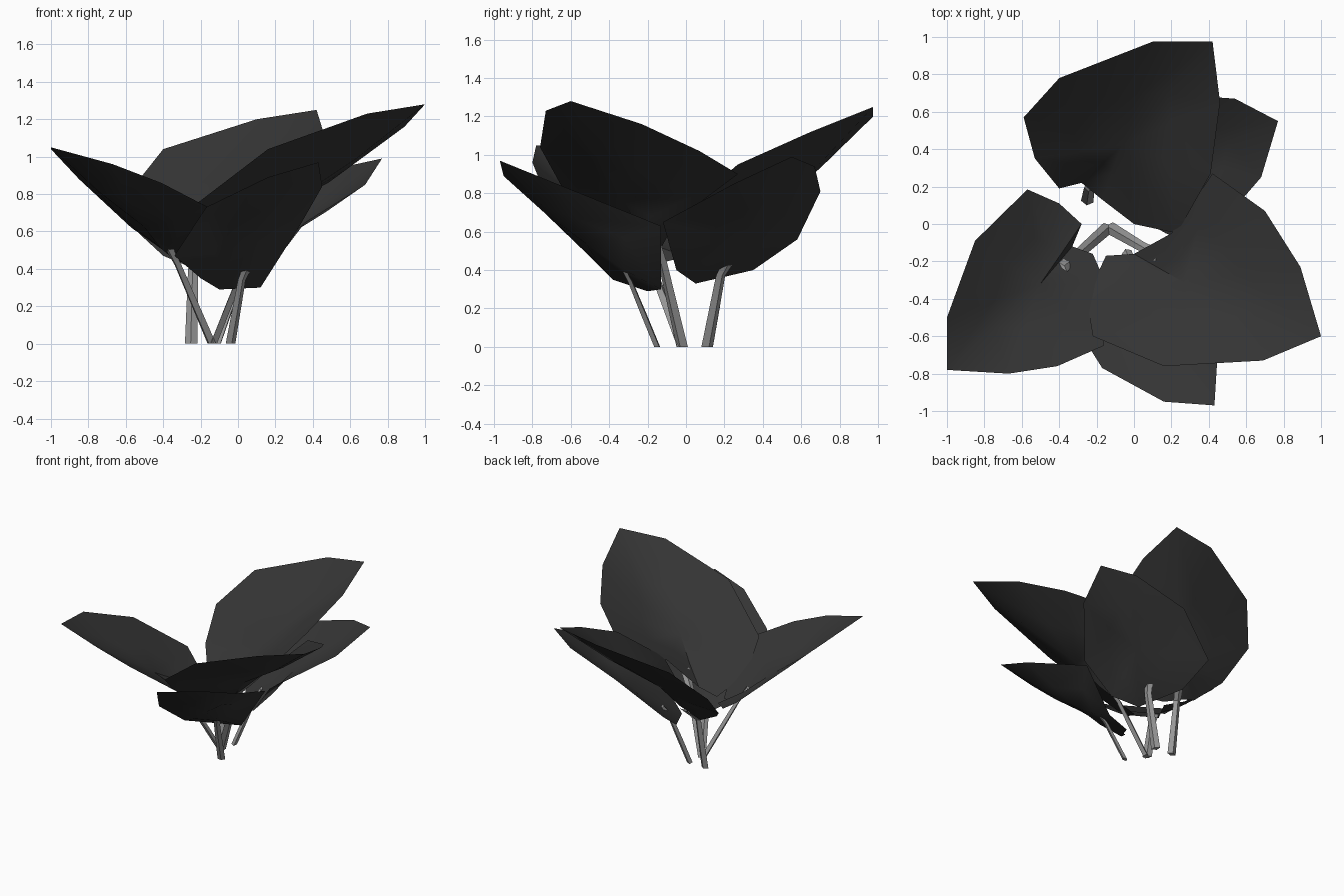
import bpy, bmesh, math
from mathutils import Vector

old = bpy.data.objects.get("Cube")
if old:
    bpy.data.objects.remove(old, do_unlink=True)


def material(name, value):
    mat = bpy.data.materials.new(name)
    colour = (value, value, value, 1.0)
    mat.diffuse_color = colour
    mat.use_nodes = True
    shader = next(n for n in mat.node_tree.nodes if n.type == 'BSDF_PRINCIPLED')
    shader.inputs["Base Color"].default_value = colour
    shader.inputs["Roughness"].default_value = 0.8
    return mat


leaf_grey = material("charcoal leaf", 0.035)
stem_grey = material("pale grey stem", 0.32)


def finish(name, bm, mat, angle):
    mesh = bpy.data.meshes.new(name)
    bm.to_mesh(mesh)
    bm.free()
    mesh.materials.append(mat)
    obj = bpy.data.objects.new(name, mesh)
    bpy.context.collection.objects.link(obj)
    bpy.ops.object.select_all(action='DESELECT')
    obj.select_set(True)
    bpy.context.view_layer.objects.active = obj
    bpy.ops.object.shade_smooth_by_angle(angle=math.radians(angle))
    return obj


def leaf(name, outline, sag):
    """Thin cupped blade: outline, half-size inner ring and a sagging centre."""
    bm = bmesh.new()
    points = [Vector(p) for p in outline]
    middle = sum(points, Vector()) / len(points)
    drop = Vector((0, 0, -sag))
    rim = [bm.verts.new(p) for p in points]
    ring = [bm.verts.new(p.lerp(middle, 0.5) + drop * 0.75) for p in points]
    centre = bm.verts.new(middle + drop)
    for i in range(len(points)):
        j = (i + 1) % len(points)
        bm.faces.new((rim[i], rim[j], ring[j], ring[i]))
        bm.faces.new((ring[i], ring[j], centre))
    bm.normal_update()
    if sum(f.normal.z * f.calc_area() for f in bm.faces) < 0:
        bmesh.ops.reverse_faces(bm, faces=bm.faces[:])
    return finish(name, bm, leaf_grey, 50)


def stem(name, foot, top, tongue, width=0.034):
    """Tapering four-sided stalk ending in a flat tongue that pierces the leaf."""
    bm = bmesh.new()
    foot, top, tongue = Vector(foot), Vector(top), Vector(tongue)
    lean = top - foot
    lean.z = 0
    lean.normalize()
    side = Vector((-lean.y, lean.x, 0))
    stations = ((foot, width, width * 0.6), (foot.lerp(top, 0.5), width * 0.9, width * 0.6),
                (top, width * 0.8, width * 0.5), (tongue, width, width * 0.3))
    rings = []
    for spot, across, along in stations:
        offsets = (side * across, lean * along, -side * across, -lean * along)
        rings.append([bm.verts.new(spot + o) for o in offsets])
    for low, high in zip(rings, rings[1:]):
        for i in range(4):
            j = (i + 1) % 4
            bm.faces.new((low[i], low[j], high[j], high[i]))
    bm.faces.new(rings[0])
    bm.faces.new(rings[-1])
    bmesh.ops.recalc_face_normals(bm, faces=bm.faces[:])
    return finish(name, bm, stem_grey, 30)


# Five broad leaves spreading from the middle, each listed from its tip
leaf("back_leaf", (
    (.42, .975, 1.25), (.1, .975, 1.2), (-.4, .78, 1.04), (-.59, .57, .8),
    (-.53, .35, .59), (-.4, .19, .47), (-.28, .22, .42), (-.17, .13, .4),
    (0, 0, .45), (.23, -.05, .68), (.41, .27, .95), (.46, .65, 1.12)), .08)

leaf("front_left_leaf", (
    (1, -.6, 1.28), (.89, -.23, 1.16), (.7, .07, 1.02), (.42, .27, .9),
    (.2, -.05, .66), (0, -.16, .46), (-.15, -.17, .42), (-.22, -.32, .5),
    (-.24, -.48, .63), (-.22, -.6, .75), (.16, -.76, 1.04), (.69, -.73, 1.23)), .09)

leaf("back_left_leaf", (
    (.77, .55, .99), (.54, .67, .94), (.12, .7, .81), (-.21, .58, .56),
    (-.16, .35, .4), (0, .05, .33), (.17, -.05, .4), (.36, -.12, .65),
    (.68, .25, .85)), .07)

leaf("front_leaf", (
    (.43, -.97, .97), (.16, -.95, .89), (-.17, -.77, .73), (-.34, -.5, .47),
    (-.2, -.38, .35), (-.1, -.2, .29), (.12, -.13, .3), (.33, -.13, .63),
    (.45, -.65, .84)), .07)

leaf("front_right_leaf", (
    (-1, -.78, 1.05), (-1, -.5, 1.04), (-.85, -.09, .88), (-.57, .185, .62),
    (-.4, .11, .5), (-.28, 0, .47), (-.33, -.12, .44), (-.22, -.16, .43),
    (-.15, -.32, .49), (-.16, -.65, .73), (-.41, -.76, .86), (-.67, -.8, .96)), .08)

# One stalk under each leaf
stem("back_stem", (-.25, .12, 0), (-.24, .19, .4), (-.18, .29, .5))
stem("front_left_stem", (-.13, -.02, 0), (.04, -.12, .43), (.13, -.17, .57))
stem("back_left_stem", (-.11, .11, 0), (.02, .18, .37), (.05, .22, .44))
stem("front_stem", (-.04, -.15, 0), (.02, -.29, .34), (.05, -.33, .41), 0.028)
stem("front_right_stem", (-.14, -.02, 0), (-.32, -.18, .42), (-.38, -.23, .53))
